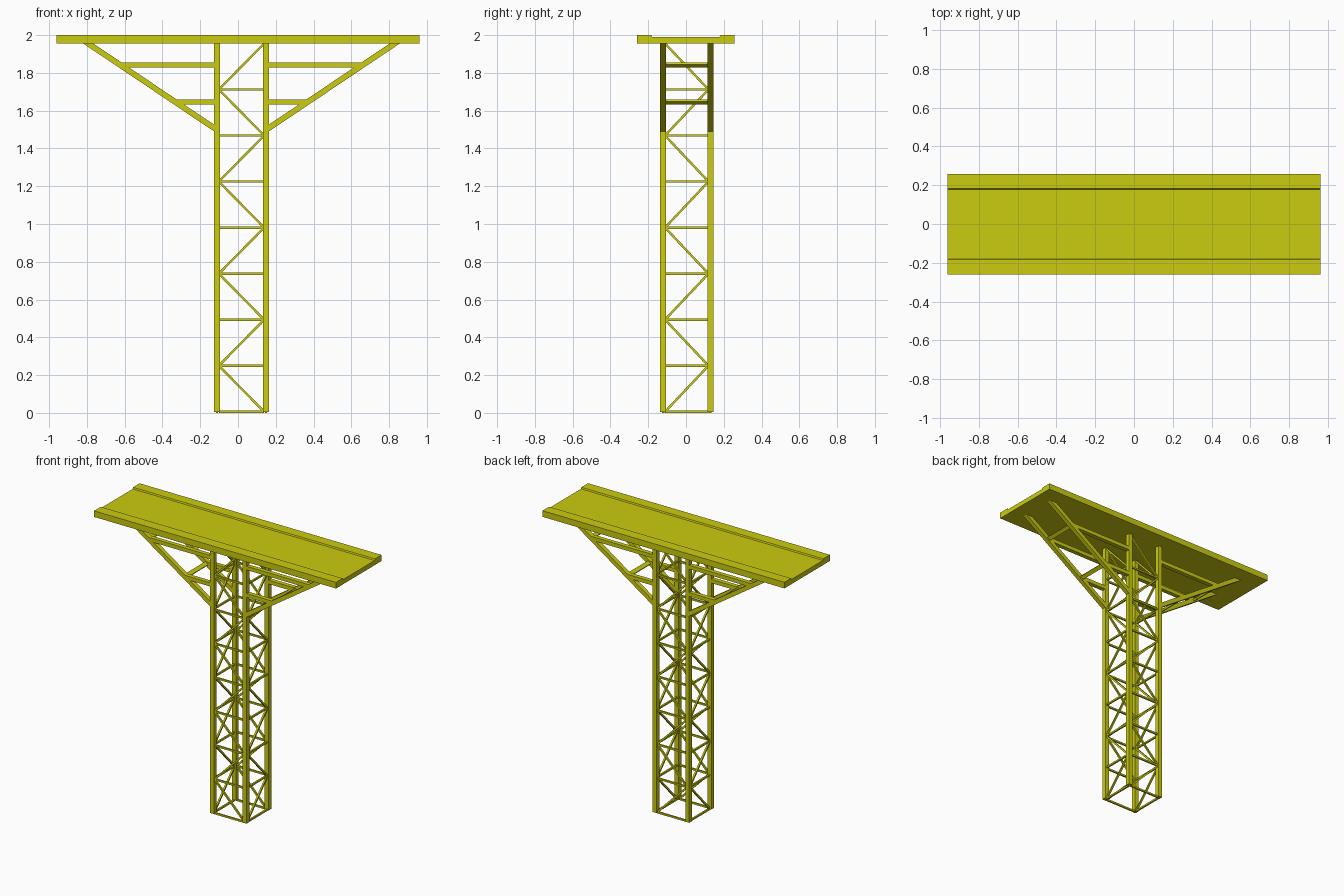
import bpy
import bmesh
from mathutils import Vector, Matrix

cube = bpy.data.objects.get("Cube")
if cube:
    bpy.data.objects.remove(cube, do_unlink=True)

yellow = bpy.data.materials.new("yellow_paint")
yellow.use_nodes = True
COLOUR = (0.6, 0.6, 0.005, 1)
yellow.diffuse_color = COLOUR
yellow.node_tree.nodes["Principled BSDF"].inputs["Base Color"].default_value = COLOUR


def finish(name, bm):
    bmesh.ops.recalc_face_normals(bm, faces=bm.faces)
    mesh = bpy.data.meshes.new(name)
    bm.to_mesh(mesh)
    bm.free()
    mesh.materials.append(yellow)
    obj = bpy.data.objects.new(name, mesh)
    bpy.context.collection.objects.link(obj)
    return obj


def beam(name, start, end, width, depth, side):
    """Box beam from start to end; depth is measured along the side axis."""
    start, end, side = Vector(start), Vector(end), Vector(side)
    along = (end - start).normalized()
    across = side.cross(along).normalized()
    frame = Matrix((across, side, along)).transposed().to_4x4()
    frame.translation = (start + end) / 2
    size = Matrix.Diagonal((width, depth, (end - start).length, 1))
    bm = bmesh.new()
    bmesh.ops.create_cube(bm, size=1, matrix=frame @ size)
    return finish(name, bm)


X, Y, Z = (1, 0, 0), (0, 1, 0), (0, 0, 1)
MID_X, MID_Y = 0.0185, 0.004       # tower axis
HALF_X, HALF_Y = 0.13, 0.125       # leg centres from the axis
LEG, BRACE = 0.031, 0.012
DECK_Z = 1.956

# Deck slab with a raised kerb along each long edge
profile = [(-0.26, DECK_Z), (0.257, DECK_Z), (0.257, 2), (0.182, 2),
           (0.178, 1.99), (-0.18, 1.99), (-0.184, 2), (-0.26, 2)]
bm = bmesh.new()
end_face = bm.faces.new([bm.verts.new((-0.962, y, z)) for y, z in profile])
extruded = bmesh.ops.extrude_face_region(bm, geom=[end_face], use_keep_orig=True)
bmesh.ops.translate(bm, vec=(1.923, 0, 0),
                    verts=[v for v in extruded["geom"] if isinstance(v, bmesh.types.BMVert)])
finish("deck", bm)

# Four tower legs
for sx in (-1, 1):
    for sy in (-1, 1):
        x, y = MID_X + sx * HALF_X, MID_Y + sy * HALF_Y
        beam("tower_leg", (x, y, 0.006), (x, y, DECK_Z), LEG, LEG, Y)

# Lattice: horizontal rungs and zigzag diagonals on all four faces
BAYS = 8
STEP = 0.2437
levels = [0.006 + i * STEP for i in range(BAYS + 1)]
IN_X, IN_Y = HALF_X - 0.01, HALF_Y - 0.01
for s in (-1, 1):
    y, x = MID_Y + s * HALF_Y, MID_X + s * HALF_X
    for i in range(BAYS):
        low, high = levels[i], levels[i + 1]
        f = 1 if i % 2 == 0 else -1
        beam("face_rung", (MID_X - IN_X, y, low), (MID_X + IN_X, y, low), BRACE, BRACE, Y)
        beam("side_rung", (x, MID_Y - IN_Y, low), (x, MID_Y + IN_Y, low), BRACE, BRACE, X)
        beam("face_diagonal", (MID_X + f * IN_X, y, low),
             (MID_X - f * IN_X, y, high), BRACE, BRACE, Y)
        beam("side_diagonal", (x, MID_Y - f * IN_Y, low),
             (x, MID_Y + f * IN_Y, high), BRACE, BRACE, X)

# Triangular brackets carrying the deck overhang on both sides
foot = Vector((0.145, 1.508))
tip = Vector((0.812, DECK_Z))
slope = (tip - foot).normalized()
for s in (-1, 1):
    def at(p, y):
        return (MID_X + s * p.x, y, p.y)

    for sy in (-1, 1):
        y = MID_Y + sy * HALF_Y
        strut = beam("bracket_strut", at(foot - slope * 0.03, y),
                     at(tip + slope * 0.04, y), 0.03, LEG, Y)
        # Trim the strut flush with the underside of the deck
        bm = bmesh.new()
        bm.from_mesh(strut.data)
        cut = bmesh.ops.bisect_plane(bm, geom=bm.verts[:] + bm.edges[:] + bm.faces[:],
                                     plane_co=(0, 0, DECK_Z + 0.002), plane_no=Z, clear_outer=True)
        rim = [e for e in cut["geom_cut"] if isinstance(e, bmesh.types.BMEdge)]
        bmesh.ops.contextual_create(bm, geom=rim)
        bm.to_mesh(strut.data)
        bm.free()

    for z in (1.842, 1.646):
        joint = foot + (tip - foot) * ((z - foot.y) / (tip.y - foot.y))
        for sy in (-1, 1):
            y = MID_Y + sy * HALF_Y
            beam("bracket_tie", (MID_X + s * HALF_X, y, z), at(joint, y), 0.027, LEG, Y)
        # Flat cross plate between the two struts, lying along the slope
        beam("bracket_cross_plate", at(joint, MID_Y - HALF_Y), at(joint, MID_Y + HALF_Y),
             0.013, 0.028, (s * slope.x, 0, slope.y))
